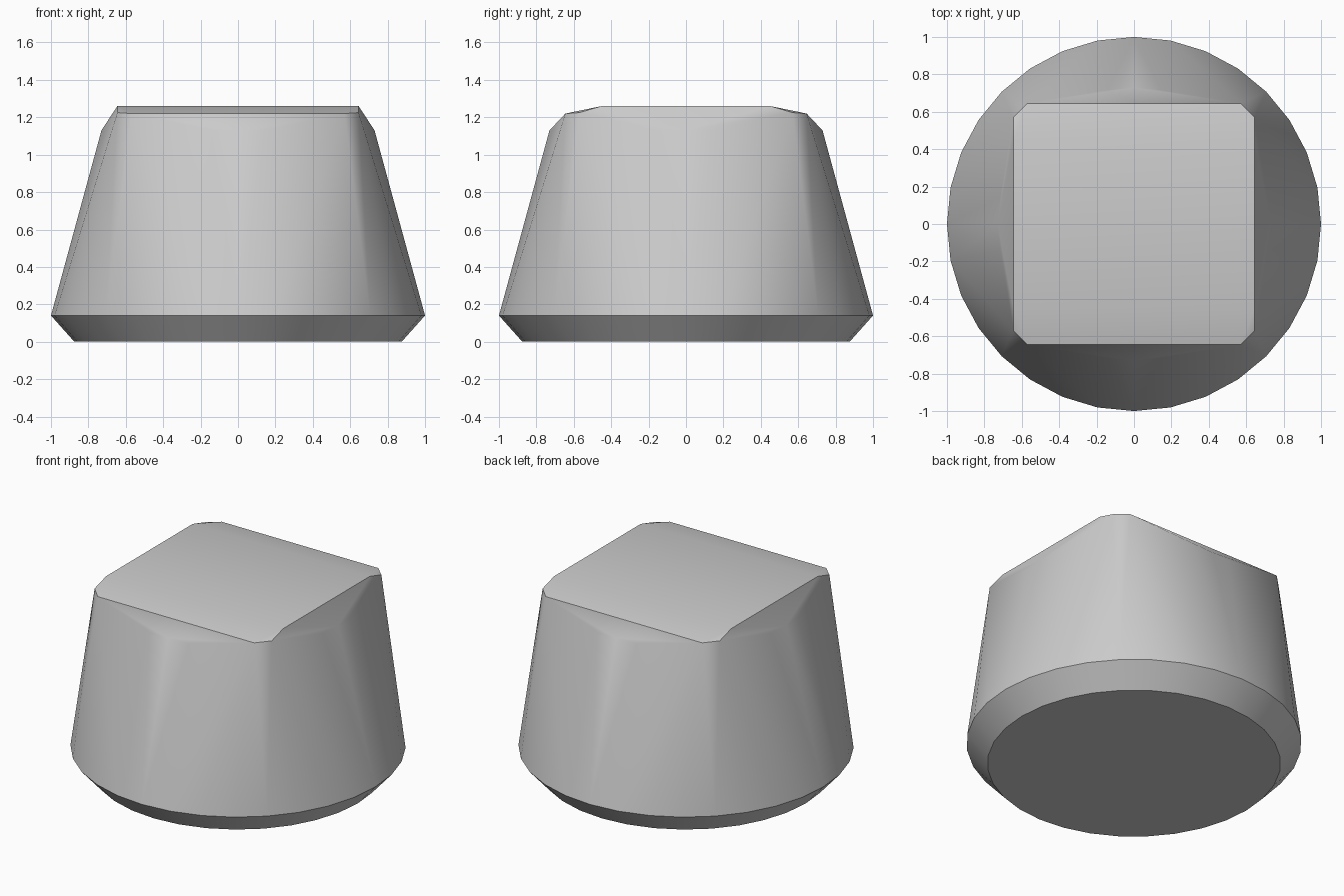
import bpy
import bmesh
from math import cos, sin, tau

cube = bpy.data.objects.get("Cube")
if cube:
    bpy.data.objects.remove(cube, do_unlink=True)


def ring(radius, z, sides=32):
    return [(radius * cos(tau * i / sides), radius * sin(tau * i / sides), z)
            for i in range(sides)]


# Plain grey plastic
grey = bpy.data.materials.new("plain grey")
grey.use_nodes = True
colour = (0.6, 0.6, 0.6, 1)
grey.diffuse_color = colour
grey.node_tree.nodes["Principled BSDF"].inputs["Base Color"].default_value = colour

# Round base, bevelled underneath, with a slight bulge below the top
half, chamfer, flat = 0.645, 0.57, 0.45
points = ring(0.875, 0) + ring(1, 0.14) + ring(0.73, 1.13)

# Square top with clipped corners, sloping down at front and back
for sx in (-1, 1):
    for sy in (-1, 1):
        points += [(sx * chamfer, sy * half, 1.22),
                   (sx * half, sy * chamfer, 1.225),
                   (sx * half, sy * flat, 1.26)]

# Wrap one tight skin around the sections
bm = bmesh.new()
for p in points:
    bm.verts.new(p)
bmesh.ops.convex_hull(bm, input=bm.verts[:])
bmesh.ops.delete(bm, geom=[v for v in bm.verts if not v.link_faces], context='VERTS')
bmesh.ops.dissolve_limit(bm, angle_limit=0.002, verts=bm.verts[:], edges=bm.edges[:])
bmesh.ops.recalc_face_normals(bm, faces=bm.faces[:])
mesh = bpy.data.meshes.new("tapered_body")
bm.to_mesh(mesh)
bm.free()
mesh.materials.append(grey)

body = bpy.data.objects.new("tapered_body", mesh)
bpy.context.collection.objects.link(body)
bpy.ops.object.select_all(action='DESELECT')
body.select_set(True)
bpy.context.view_layer.objects.active = body
bpy.ops.object.shade_smooth_by_angle(angle=0.52)
